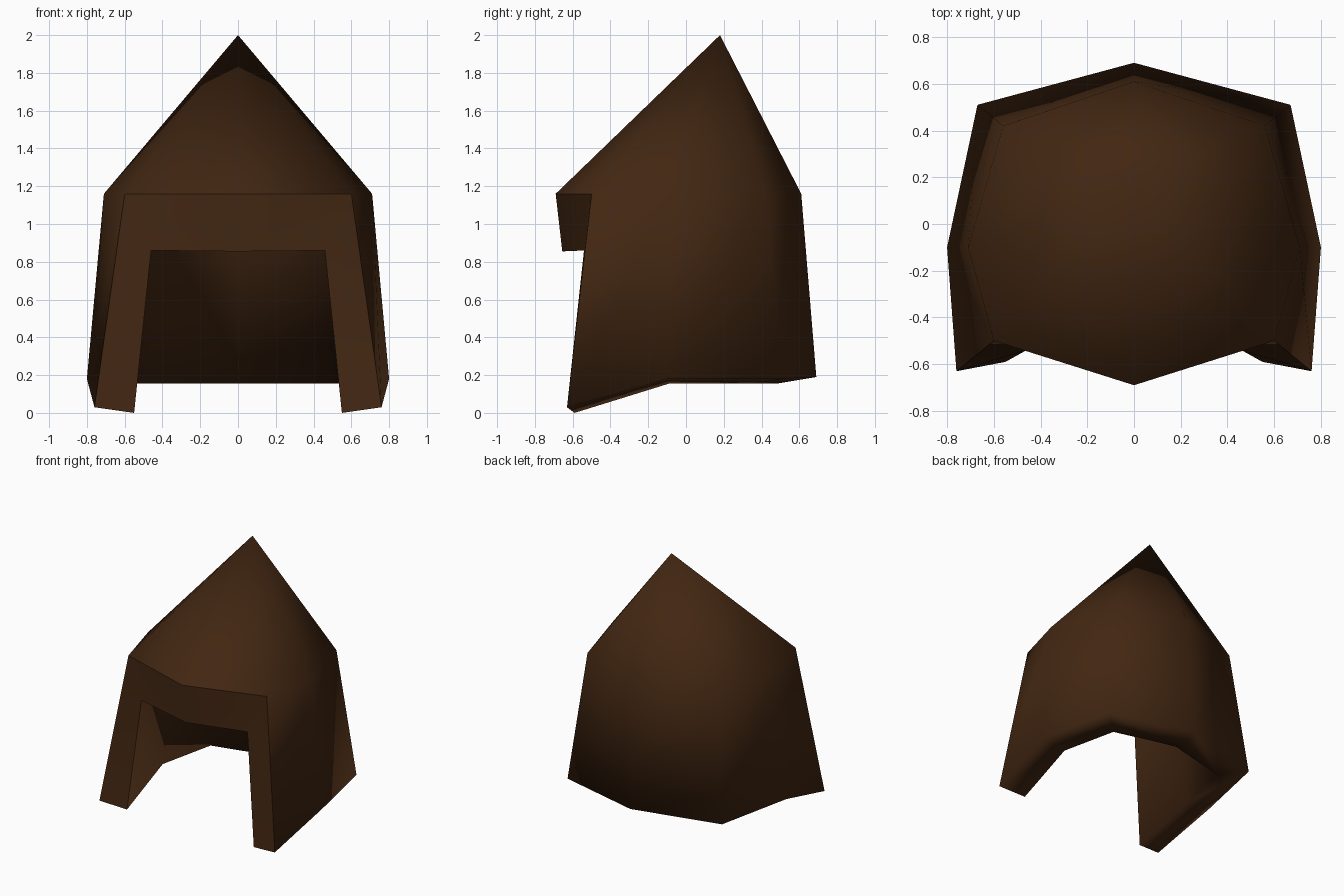
import bpy
import bmesh

if "Cube" in bpy.data.objects:
    bpy.data.objects.remove(bpy.data.objects["Cube"])

# Dark leather material
leather = bpy.data.materials.new("dark brown leather")
leather.use_nodes = True
COLOR = (0.055, 0.020, 0.006, 1)
leather.diffuse_color = COLOR
bsdf = leather.node_tree.nodes["Principled BSDF"]
bsdf.inputs["Base Color"].default_value = COLOR
bsdf.inputs["Roughness"].default_value = 0.9

# Columns from the face opening round to the back:
# outer hem, outer shoulder, inner shoulder, inner hem
cheek = [(.76, -.63, .03), (.60, -.50, 1.16), (.46, -.54, .86), (.55, -.59, 0)]
side = [(.80, -.10, .18), (.71, -.10, 1.16), (.52, -.09, .96), (.59, -.09, .155)]
rear = [(.67, .51, .18), (.56, .42, 1.16), (.42, .30, .98), (.49, .36, .155)]
back = [(0, .69, .19), (0, .61, 1.16), (0, .43, 1.0), (0, .48, .155)]


def mirrored(column):
    return [(-x, y, z) for x, y, z in column]


bm = bmesh.new()
half = [cheek, side, rear]
columns = half + [back] + [mirrored(c) for c in reversed(half)]
cols = [[bm.verts.new(p) for p in c] for c in columns]
outer_apex = bm.verts.new((0, .18, 2))
inner_apex = bm.verts.new((0, .13, 1.68))
brow_top = bm.verts.new((0, -.69, 1.16))
brow_low = bm.verts.new((0, -.655, .855))

# Walls, hem and both pointed crowns
for a, b in zip(cols, cols[1:]):
    bm.faces.new((a[0], b[0], b[1], a[1]))
    bm.faces.new((a[1], b[1], outer_apex))
    bm.faces.new((a[2], inner_apex, b[2]))
    bm.faces.new((a[3], a[2], b[2], b[3]))
    bm.faces.new((a[0], a[3], b[3], b[0]))

# Brow and cheek panels around the face opening
panel = []
for c in (cols[0], cols[-1]):
    panel.append(bm.faces.new(c))
    panel.append(bm.faces.new((c[1], brow_top, brow_low, c[2])))
    bm.faces.new((c[1], outer_apex, brow_top))
    bm.faces.new((c[2], brow_low, inner_apex))

bmesh.ops.recalc_face_normals(bm, faces=bm.faces)
for f in bm.faces:
    f.smooth = True

# Crisp outline on the opening panels, soft everywhere else
for e in bm.edges:
    if sum(f in panel for f in e.link_faces) == 1:
        e.smooth = False

mesh = bpy.data.meshes.new("hood")
bm.to_mesh(mesh)
bm.free()
mesh.materials.append(leather)
hood = bpy.data.objects.new("hood", mesh)
bpy.context.collection.objects.link(hood)
